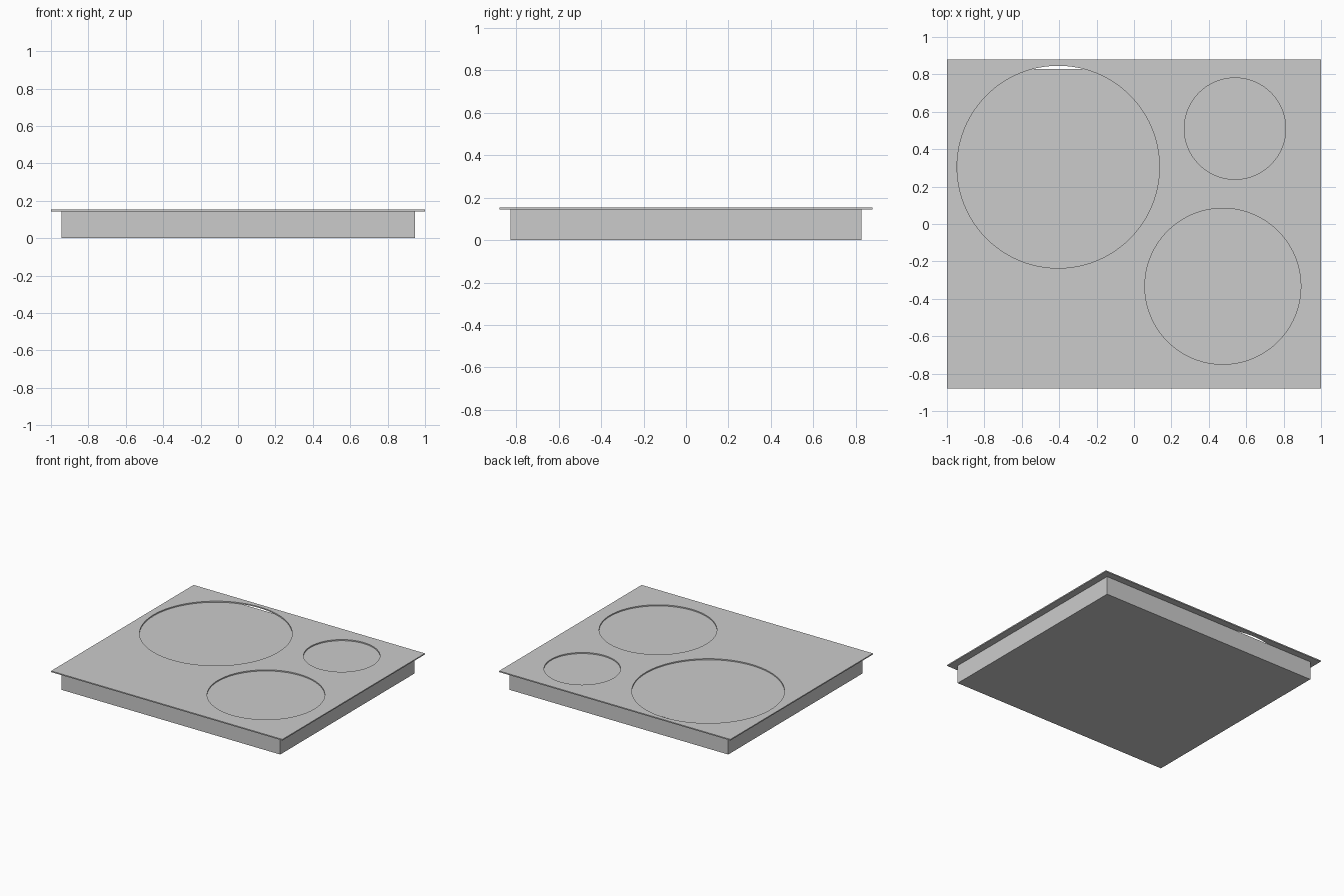
import bpy

if "Cube" in bpy.data.objects:
    bpy.data.objects.remove(bpy.data.objects["Cube"])

PLATE_BOTTOM, PLATE_TOP = 0.144, 0.153


def box(name, sx, sy, z0, z1):
    bpy.ops.mesh.primitive_cube_add(size=1, location=(0, 0, (z0 + z1) / 2))
    ob = bpy.context.object
    ob.name = name
    ob.scale = (sx, sy, z1 - z0)
    bpy.ops.object.transform_apply(location=False, rotation=False, scale=True)
    return ob


# Closed housing below the plate
box("housing", 1.89, 1.656, 0, PLATE_BOTTOM)

# Thin overhanging top plate
plate = box("top_plate", 2.0, 1.76, PLATE_BOTTOM, PLATE_TOP)

# Round cooking zone openings: name, x, y, radius
zones = [("large_zone", -0.405, 0.305, 0.541),
         ("small_zone", 0.54, 0.51, 0.271),
         ("medium_zone", 0.475, -0.333, 0.417)]
for name, x, y, r in zones:
    bpy.ops.mesh.primitive_cylinder_add(vertices=96, radius=r, depth=0.1,
                                        location=(x, y, PLATE_TOP))
    cutter = bpy.context.object
    cutter.name = name + "_cutter"
    cutter.hide_render = True
    mod = plate.modifiers.new(name, "BOOLEAN")
    mod.operation = "DIFFERENCE"
    mod.solver = "EXACT"
    mod.object = cutter
    bpy.context.view_layer.objects.active = plate
    bpy.ops.object.modifier_apply(modifier=mod.name)
    bpy.data.objects.remove(cutter)

# Smooth hole walls, sharp rims
bpy.ops.object.select_all(action="DESELECT")
plate.select_set(True)
bpy.context.view_layer.objects.active = plate
bpy.ops.object.shade_smooth_by_angle()
